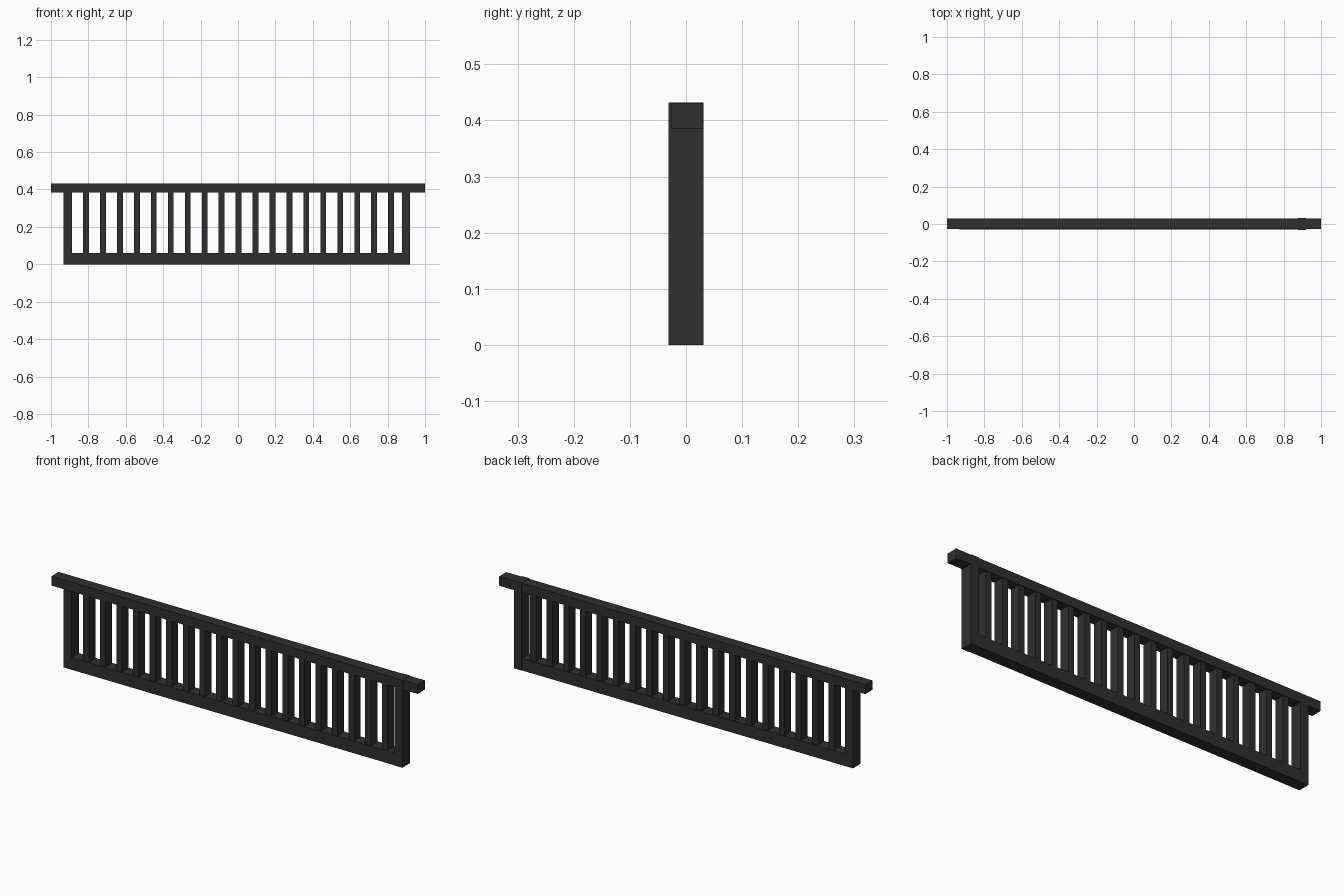
import bpy

if "Cube" in bpy.data.objects:
    bpy.data.objects.remove(bpy.data.objects["Cube"])

black = bpy.data.materials.new("charcoal_black")
black.diffuse_color = (0.029, 0.029, 0.029, 1)
black.use_nodes = True
black.node_tree.nodes["Principled BSDF"].inputs["Base Color"].default_value = black.diffuse_color


def box(name, x, y, z):
    """Box from (min, max) ranges on each axis."""
    bpy.ops.mesh.primitive_cube_add(size=1, location=[(a + b) / 2 for a, b in (x, y, z)])
    ob = bpy.context.object
    ob.name = name
    ob.scale = [b - a for a, b in (x, y, z)]
    bpy.ops.object.transform_apply(location=False, rotation=False, scale=True)
    ob.data.materials.append(black)
    return ob


RAIL_BOTTOM, TOP = 0.385, 0.431

# Handrail overhanging both ends, and the bottom rail
box("top_rail", (-1.0, 1.0), (-0.027, 0.029), (RAIL_BOTTOM, TOP))
box("bottom_rail", (-0.89, 0.877), (-0.029, 0.029), (0.0, 0.06))

# End posts; the right one runs up through the handrail
box("left_post", (-0.932, -0.888), (-0.029, 0.029), (0.0, RAIL_BOTTOM))
box("right_post", (0.876, 0.919), (-0.031, 0.031), (0.0, TOP + 0.001))

# Evenly spaced balusters between the rails
COUNT, PITCH, WIDTH = 19, 0.0906, 0.031
for i in range(COUNT):
    cx = 0.003 + (i - (COUNT - 1) / 2) * PITCH
    box(f"baluster_{i + 1}", (cx - WIDTH / 2, cx + WIDTH / 2),
        (-0.025, 0.025), (0.055, RAIL_BOTTOM + 0.005))
